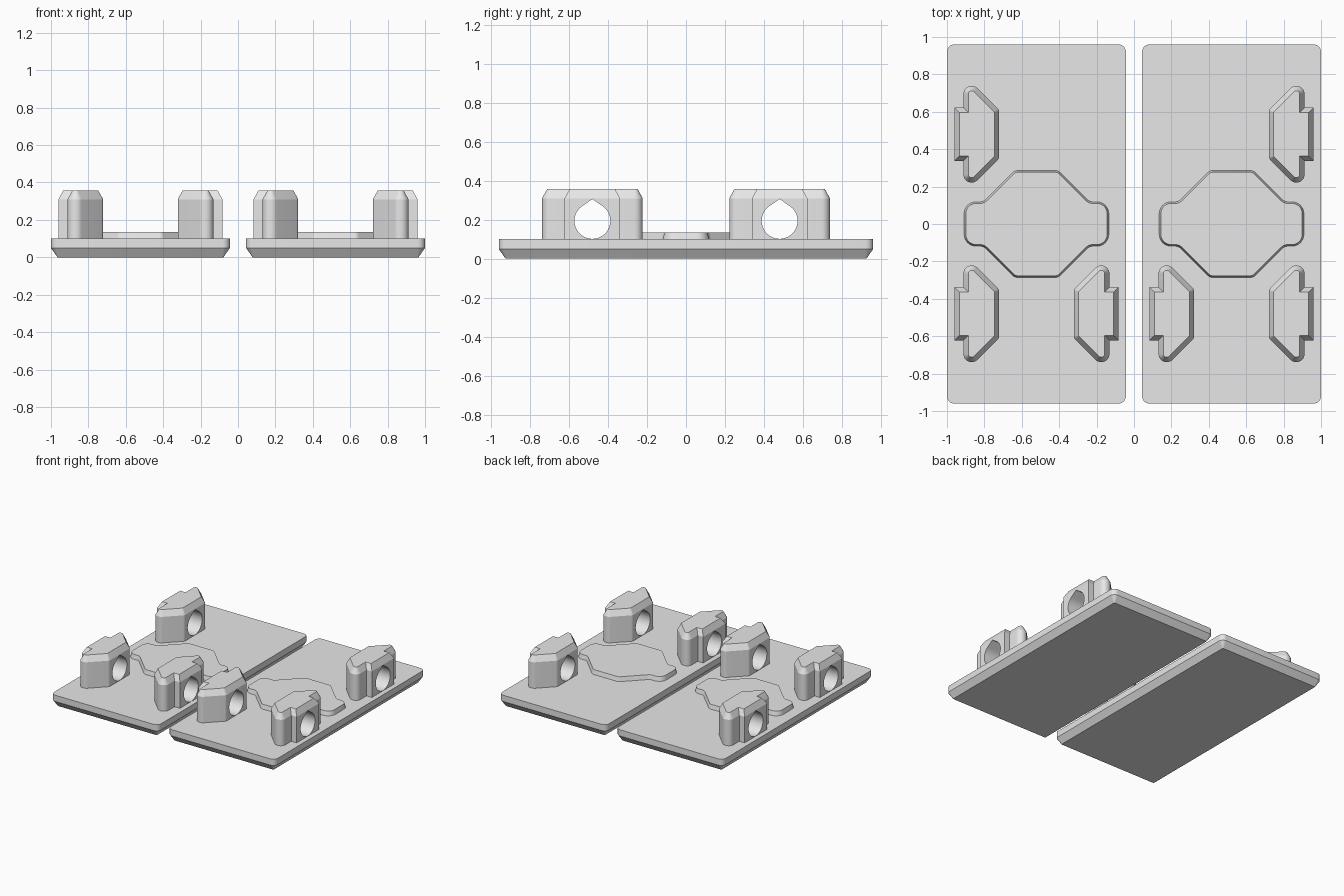
import bpy, bmesh, math
from mathutils import Vector

old = bpy.data.objects.get("Cube")
if old:
    bpy.data.objects.remove(old, do_unlink=True)

grey = bpy.data.materials.new("light grey")
grey.use_nodes = True
grey.diffuse_color = (0.8, 0.8, 0.8, 1)
grey.node_tree.nodes["Principled BSDF"].inputs["Base Color"].default_value = (0.8, 0.8, 0.8, 1)


def rounded(corners, steps=8):
    """Closed outline from (x, y, radius) corners, each corner filleted."""
    out = []
    n = len(corners)
    for i, (x, y, r) in enumerate(corners):
        p = Vector((x, y))
        if r == 0:
            out.append(p)
            continue
        a = (Vector(corners[i - 1][:2]) - p).normalized()
        b = (Vector(corners[(i + 1) % n][:2]) - p).normalized()
        half = a.angle(b) / 2
        centre = p + (a + b).normalized() * (r / math.sin(half))
        start = p + a * (r / math.tan(half)) - centre
        turn = start.angle_signed(p + b * (r / math.tan(half)) - centre)
        for k in range(steps + 1):
            t = -turn * k / steps
            c, s = math.cos(t), math.sin(t)
            out.append(centre + Vector((start.x * c - start.y * s, start.x * s + start.y * c)))
    return out


def inset(outline, d):
    """Move a counter-clockwise outline inward by d with mitred corners."""
    out = []
    n = len(outline)
    for i, p in enumerate(outline):
        e1 = (p - outline[i - 1]).normalized()
        e2 = (outline[(i + 1) % n] - p).normalized()
        n1, n2 = Vector((-e1.y, e1.x)), Vector((-e2.y, e2.x))
        out.append(p + (n1 + n2) * (d / (1 + n1.dot(n2))))
    return out


def loft(name, outline, levels, place):
    """Stack inset copies of an outline at (height, inset) levels."""
    bm = bmesh.new()
    rings = [[bm.verts.new(place(p.x, p.y, h)) for p in inset(outline, d)] for h, d in levels]
    n = len(outline)
    for lo, hi in zip(rings, rings[1:]):
        for i in range(n):
            j = (i + 1) % n
            bm.faces.new((lo[i], lo[j], hi[j], hi[i]))
    bm.faces.new(rings[0])
    bm.faces.new(rings[-1])
    bmesh.ops.recalc_face_normals(bm, faces=bm.faces)
    mesh = bpy.data.meshes.new(name)
    bm.to_mesh(mesh)
    bm.free()
    mesh.materials.append(grey)
    ob = bpy.data.objects.new(name, mesh)
    bpy.context.collection.objects.link(ob)
    return ob


def activate(ob):
    bpy.ops.object.select_all(action='DESELECT')
    ob.select_set(True)
    bpy.context.view_layer.objects.active = ob


def finish(ob):
    activate(ob)
    bpy.ops.object.shade_smooth_by_angle(angle=math.radians(20))


CENTRE = 0.5215      # middle of each plate
HOLE_Z, HOLE_R = 0.194, 0.092

# Plate outline
W, L = 0.4785, 0.96
plate = rounded([(-W, -L, 0.04), (W, -L, 0.04), (W, L, 0.04), (-W, L, 0.04)])

# Raised pad outline: one quarter, repeated by sign
quarter = [(0.388, 0.12, 0.065), (0.284, 0.12, 0.04), (0.117, 0.287, 0.04)]
pad = rounded(quarter
              + [(-x, y, r) for x, y, r in reversed(quarter)]
              + [(-x, -y, r) for x, y, r in quarter]
              + [(x, -y, r) for x, y, r in reversed(quarter)])

# Clip outline: outward tab, rounded lobe, slanted inner side
half_clip = [(0.4385, 0.142, 0), (0.39, 0.142, 0), (0.39, 0.258, 0.042),
             (0.3275, 0.258, 0.042), (0.1995, 0.13, 0.03)]
clip = rounded(half_clip + [(x, -y, r) for x, y, r in reversed(half_clip)])

# Teardrop hole outline
tip = 0.112
lean = math.acos(HOLE_R / tip)
sweep = 2 * math.pi - 2 * lean
teardrop = [Vector((0, tip))]
for k in range(41):
    a = math.pi / 2 + lean + sweep * k / 40
    teardrop.append(Vector((HOLE_R * math.cos(a), HOLE_R * math.sin(a))))


def build_clip(name, cx, cy, out):
    ob = loft(name, clip, [(0.09, 0), (0.31, 0), (0.357, 0.026)],
              lambda x, y, h: (cx + out * x, cy + y, h))
    cutter = loft("hole_cutter", teardrop, [(0.1, 0), (0.55, 0)],
                  lambda x, y, h: (cx + out * h, cy + x, HOLE_Z + y))
    cutter.hide_render = True
    mod = ob.modifiers.new("hole", 'BOOLEAN')
    mod.object = cutter
    mod.operation = 'DIFFERENCE'
    mod.solver = 'EXACT'
    activate(ob)
    bpy.ops.object.modifier_apply(modifier=mod.name)
    bpy.data.objects.remove(cutter, do_unlink=True)
    finish(ob)


for side, s in (("right", -1), ("left", 1)):
    cx = s * CENTRE

    def place(x, y, h, cx=cx):
        return (cx + x, y, h)

    finish(loft(side + "_plate", plate, [(0, 0.035), (0.05, 0), (0.1, 0)], place))
    finish(loft(side + "_raised_pad", pad, [(0.095, 0), (0.135, 0.01)], place))
    build_clip(side + "_outer_back_clip", cx, 0.48, s)
    build_clip(side + "_outer_front_clip", cx, -0.48, s)
    build_clip(side + "_inner_front_clip", cx, -0.48, -s)
